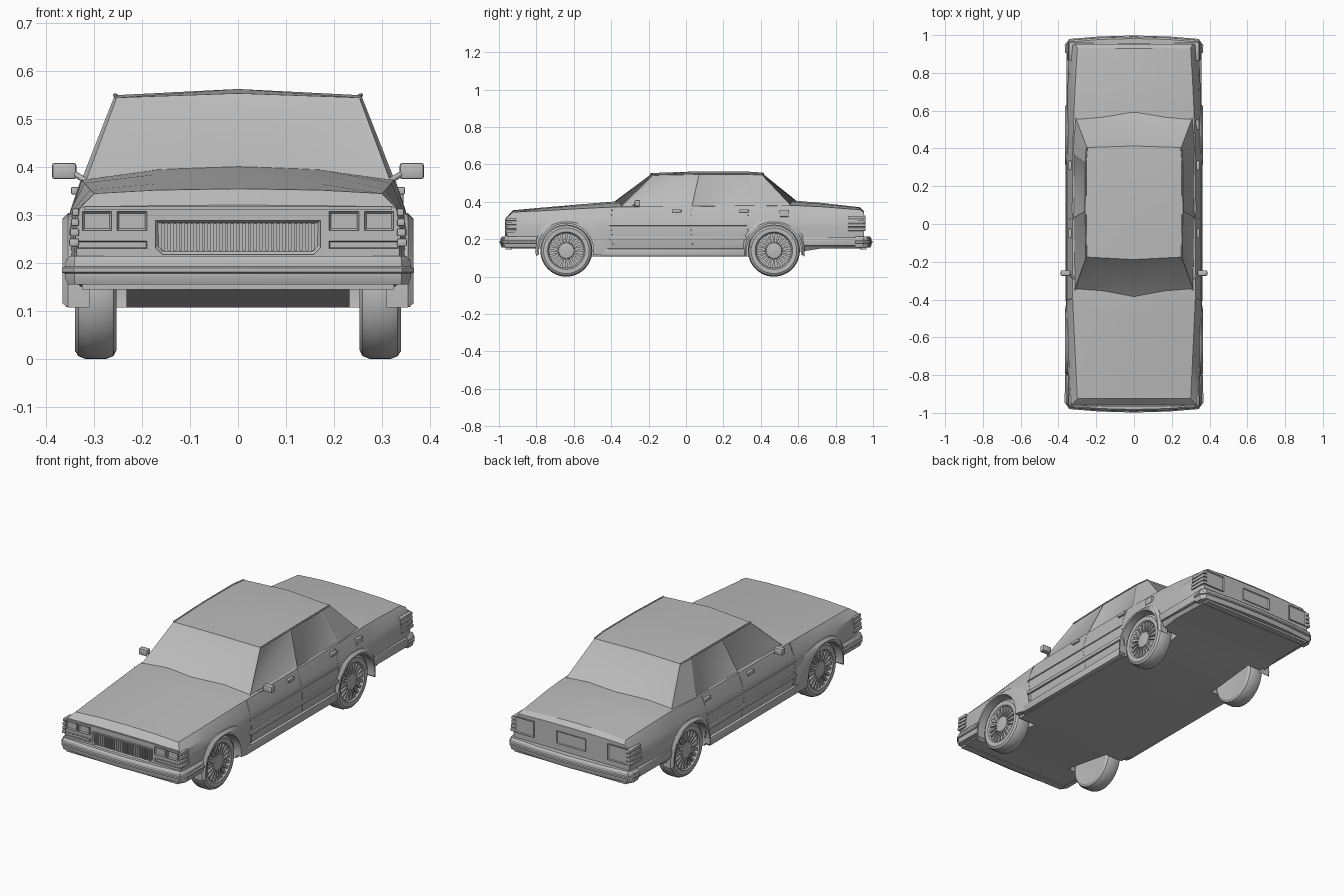
import bpy, bmesh, math
from mathutils import Vector

cube = bpy.data.objects.get("Cube")
if cube:
    bpy.data.objects.remove(cube, do_unlink=True)

paint = bpy.data.materials.new("plain_grey")
paint.use_nodes = True
GREY = (0.5, 0.5, 0.5, 1)
paint.diffuse_color = GREY
paint.node_tree.nodes["Principled BSDF"].inputs["Base Color"].default_value = GREY


def finish(name, bm, smooth=True, cutter=None):
    """Turn a bmesh into a named object, cut it if asked, shade it."""
    bmesh.ops.recalc_face_normals(bm, faces=bm.faces[:])
    mesh = bpy.data.meshes.new(name)
    bm.to_mesh(mesh)
    bm.free()
    mesh.materials.append(paint)
    ob = bpy.data.objects.new(name, mesh)
    bpy.context.collection.objects.link(ob)
    bpy.ops.object.select_all(action='DESELECT')
    ob.select_set(True)
    bpy.context.view_layer.objects.active = ob
    if cutter:
        mod = ob.modifiers.new("wells", 'BOOLEAN')
        mod.operation, mod.solver, mod.object = 'DIFFERENCE', 'EXACT', cutter
        bpy.ops.object.modifier_apply(modifier=mod.name)
    if smooth:
        bpy.ops.object.shade_smooth_by_angle(angle=math.radians(28))
    return ob


def loft(bm, rings, caps=True, closed=False):
    """Join rings of points with quads."""
    rows = [[bm.verts.new(p) for p in ring] for ring in rings]
    n = len(rows[0])
    pairs = list(zip(rows, rows[1:])) + ([(rows[-1], rows[0])] if closed else [])
    for a, b in pairs:
        for i in range(n):
            j = (i + 1) % n
            bm.faces.new((a[i], a[j], b[j], b[i]))
    if caps and not closed:
        bm.faces.new(rows[0])
        bm.faces.new(rows[-1])


def add_box(bm, lo, hi):
    loft(bm, [[(x, lo[1], lo[2]), (x, hi[1], lo[2]), (x, hi[1], hi[2]), (x, lo[1], hi[2])]
              for x in (lo[0], hi[0])])


def box(name, lo, hi, bevel=0.0, facing=None, rim=0.0, depth=0.004):
    """Box with optional bevel, or with one face recessed inside a rim."""
    bm = bmesh.new()
    add_box(bm, lo, hi)
    bmesh.ops.recalc_face_normals(bm, faces=bm.faces[:])
    if bevel:
        bmesh.ops.bevel(bm, geom=bm.edges[:], offset=bevel, segments=2, affect='EDGES', profile=0.5)
    if facing:
        bm.normal_update()
        f = max(bm.faces, key=lambda f: f.normal.dot(Vector(facing)))
        bmesh.ops.inset_region(bm, faces=[f], thickness=rim, depth=-depth)
    return finish(name, bm)


def sided(s, a, b, lo, hi):
    """Corners of a box mirrored to side s; a, b are x limits on the left."""
    xs = sorted((s * a, s * b))
    return (xs[0], *lo), (xs[1], *hi)


def tube(name, points, radius):
    cu = bpy.data.curves.new(name, 'CURVE')
    cu.dimensions = '3D'
    cu.bevel_depth, cu.bevel_resolution, cu.use_fill_caps = radius, 1, True
    sp = cu.splines.new('POLY')
    sp.points.add(len(points) - 1)
    for p, co in zip(sp.points, points):
        p.co = (*co, 1)
    cu.materials.append(paint)
    ob = bpy.data.objects.new(name, cu)
    bpy.context.collection.objects.link(ob)


AXLES = (("front", -0.64, 0.075), ("rear", 0.47, 0.0))
WHEEL_Z = 0.139
SIDES = (("left", 1), ("right", -1))

# Wheel well cutter
bm = bmesh.new()
for _, cy, _ in AXLES:
    for _, s in SIDES:
        loft(bm, [[(s * x, cy + 0.147 * math.cos(t), WHEEL_Z + 0.147 * math.sin(t))
                   for t in (math.tau * i / 40 for i in range(40))] for x in (0.233, 0.5)])
wells = finish("wheel_well_cutter", bm, smooth=False)
wells.hide_render = True
wells.hide_set(True)


# Lower body: sections along the length
def section(y, w, zb, xs, zs, zc):
    half = [(0, zb), (0.24, zb), (0.335 * w, zb), (0.35 * w, 0.165), (0.357 * w, 0.265),
            (0.348 * w, 0.312), (xs, zs), (0.17, zs + 0.72 * (zc - zs)), (0, zc)]
    ring = half + [(-x, z) for x, z in half[-2:0:-1]]
    return [(x, y, z) for x, z in ring]


STATIONS = [(-0.957, 0.95, 0.15, 0.328, 0.317, 0.321), (-0.925, 0.965, 0.15, 0.3, 0.345, 0.355),
            (-0.76, 0.985, 0.15, 0.308, 0.353, 0.37), (-0.5, 1, 0.107, 0.32, 0.367, 0.392),
            (-0.36, 1, 0.107, 0.326, 0.373, 0.403), (0.1, 1, 0.107, 0.327, 0.376, 0.4),
            (0.37, 1, 0.107, 0.325, 0.378, 0.4), (0.59, 0.99, 0.13, 0.318, 0.38, 0.405),
            (0.72, 0.985, 0.15, 0.312, 0.374, 0.395), (0.93, 0.965, 0.15, 0.3, 0.358, 0.371),
            (0.953, 0.95, 0.15, 0.31, 0.343, 0.349)]
bm = bmesh.new()
loft(bm, [section(*s) for s in STATIONS])
finish("body_shell", bm, cutter=wells)
bpy.data.objects.remove(wells, do_unlink=True)

# Cabin: pillars, windows and roof, each column is (base, roof edge)
COLUMNS = [((0.318, -0.355, 0.37), (0.253, -0.175, 0.545)), ((0.327, 0.03, 0.372), (0.257, 0.07, 0.55)),
           ((0.325, 0.375, 0.374), (0.256, 0.325, 0.55)), ((0.31, 0.565, 0.376), (0.25, 0.405, 0.546))]
ROOF_MID = [(0, -0.188, 0.554), (0, 0.07, 0.563), (0, 0.325, 0.562), (0, 0.413, 0.556)]
bm = bmesh.new()
mid = [bm.verts.new(p) for p in ROOF_MID]
ends = [bm.verts.new(p) for p in ((0, -0.393, 0.4), (0, 0.605, 0.4))]
screens, side_glass = ([], []), []
for _, s in SIDES:
    low, top = [[bm.verts.new((s * c[k][0], *c[k][1:])) for c in COLUMNS] for k in (0, 1)]
    for i in range(3):
        bm.faces.new((top[i], top[i + 1], mid[i + 1], mid[i]))
        pane = bm.faces.new((low[i], low[i + 1], top[i + 1], top[i]))
        if i < 2:
            side_glass.append(pane)
    screens[0].append(bm.faces.new((ends[0], low[0], top[0], mid[0])))
    screens[1].append(bm.faces.new((ends[1], low[3], top[3], mid[3])))
bmesh.ops.recalc_face_normals(bm, faces=bm.faces[:])
for group in screens:
    bmesh.ops.inset_region(bm, faces=group, thickness=0.014, depth=-0.005)
bmesh.ops.inset_individual(bm, faces=side_glass, thickness=0.014, depth=-0.005)
finish("cabin", bm)
for side, s in SIDES:
    tube(side + "_roof_gutter", [(s * c[1][0], *c[1][1:]) for c in COLUMNS], 0.004)


# Bumpers: a profile swept round a curved path
def bumper(name, path, profile):
    pts = [Vector(p) for p in path] + [Vector((-x, y)) for x, y in path[-2::-1]]
    rings = []
    for i, p in enumerate(pts):
        d = (pts[min(i + 1, len(pts) - 1)] - pts[max(i - 1, 0)]).normalized()
        out = Vector((d.y, -d.x))
        if out.dot(p) < 0:
            out = -out
        rings.append([(p.x + out.x * o, p.y + out.y * o, z) for o, z in profile])
    bm = bmesh.new()
    loft(bm, rings)
    finish(name, bm)


PROFILE = [(-0.035, 0.155), (0, 0.155), (0.006, 0.17), (0.006, 0.178), (0.012, 0.181), (0.012, 0.19),
           (0.006, 0.193), (0.004, 0.206), (-0.004, 0.215), (-0.035, 0.215)]
bumper("front_bumper", [(0.354, -0.8), (0.355, -0.945), (0.34, -0.968), (0.18, -0.981), (0, -0.986)], PROFILE)
bumper("rear_bumper", [(0.354, 0.905), (0.355, 0.945), (0.34, 0.968), (0.18, 0.981), (0, 0.986)], PROFILE)
box("front_valance", (-0.325, -0.965, 0.145), (0.325, -0.93, 0.16))
box("rear_valance", (-0.325, 0.93, 0.145), (0.325, 0.965, 0.16))

# Grille with upright slats
bm = bmesh.new()
outline = [(-0.172, 0.289), (-0.172, 0.232), (-0.158, 0.218), (0.158, 0.218), (0.172, 0.232), (0.172, 0.289)]
loft(bm, [[(x, y, z) for x, z in outline] for y in (-0.95, -0.968)])
bmesh.ops.recalc_face_normals(bm, faces=bm.faces[:])
front = min(bm.faces, key=lambda f: f.calc_center_median().y)
bmesh.ops.inset_region(bm, faces=[front], thickness=0.007, depth=-0.007)
for i in range(27):
    x = -0.156 + 0.012 * i
    add_box(bm, (x - 0.0035, -0.967, 0.226), (x + 0.0035, -0.955, 0.283))
finish("grille", bm, smooth=False)
box("nose_trim", (-0.32, -0.962, 0.311), (0.32, -0.95, 0.318))

for side, s in SIDES:
    # Lamps
    for part, a, b in (("inner", 0.19, 0.252), ("outer", 0.264, 0.324)):
        box(f"{side}_{part}_headlamp", *sided(s, a, b, (-0.968, 0.268), (-0.95, 0.308)),
            facing=(0, -1, 0), rim=0.006, depth=0.006)
    box(side + "_front_indicator", *sided(s, 0.19, 0.335, (-0.963, 0.23), (-0.95, 0.246)),
        facing=(0, -1, 0), rim=0.003, depth=0.003)
    for i in range(4):
        z = 0.235 + 0.021 * i
        box(f"{side}_corner_lamp_rib_{i}", *sided(s, 0.332, 0.352 - 0.002 * i, (-0.964, z), (-0.905, z + 0.016)),
            bevel=0.003)
        box(f"{side}_tail_lamp_rib_{i}", *sided(s, 0.325, 0.351 - 0.002 * i, (0.865, z + 0.01), (0.961, z + 0.027)),
            bevel=0.003)
    box(side + "_tail_lamp", *sided(s, 0.215, 0.326, (0.945, 0.245), (0.96, 0.328)),
        facing=(0, 1, 0), rim=0.006, depth=0.004)

    # Side mouldings and sills
    box(side + "_sill", *sided(s, 0.325, 0.361, (-0.455, 0.108), (0.315, 0.15)), bevel=0.005)
    box(side + "_door_moulding", *sided(s, 0.34, 0.362, (-0.41, 0.196), (0.325, 0.216)), bevel=0.004)
    box(side + "_waist_moulding", *sided(s, 0.345, 0.359, (-0.41, 0.272), (0.325, 0.279)), bevel=0.002)
    box(side + "_rear_moulding", *sided(s, 0.33, 0.357, (0.62, 0.165), (0.92, 0.21)), bevel=0.005)

    # Door seams and handles
    for i, y in enumerate((-0.4, 0.025, 0.33)):
        tube(f"{side}_door_seam_{i}", [(s * 0.349, y + 0.012, 0.155), (s * 0.3565, y, 0.265),
                                       (s * 0.3475, y, 0.312), (s * 0.327, y + 0.006, 0.372)], 0.0018)
    for i, y in enumerate((-0.05, 0.31)):
        box(f"{side}_door_handle_{i}", *sided(s, 0.33, 0.348, (y - 0.025, 0.343), (y + 0.025, 0.359)), bevel=0.003)

    # Mirror on a short arm
    box(side + "_mirror", *sided(s, 0.337, 0.388, (-0.275, 0.375), (-0.245, 0.409)), bevel=0.006)
    tube(side + "_mirror_arm", [(s * 0.315, -0.29, 0.37), (s * 0.35, -0.26, 0.392)], 0.006)

    for end, cy, stretch in AXLES:
        # Wheel arch flare
        rings = []
        for i in range(25):
            t = math.pi * (i / 24 * 1.08 - 0.04)
            c, sn = math.cos(t), math.sin(t)
            ry = 0.164 + (stretch if c > 0 else 0)
            inner = (cy + 0.146 * c, WHEEL_Z + 0.146 * sn)
            outer = (cy + ry * math.copysign(abs(c) ** 0.8, c), WHEEL_Z + 0.165 * math.copysign(abs(sn) ** 0.8, sn))
            rings.append([(s * 0.31, *inner), (s * 0.366, *inner),
                          (s * 0.366, *[a * 0.6 + b * 0.4 for a, b in zip(inner, outer)]),
                          (s * 0.354, *outer), (s * 0.31, *outer)])
        bm = bmesh.new()
        loft(bm, rings)
        finish(f"{end}_{side}_arch", bm)

        # Tyre and rim turned round the axle
        turned = [(0.02, 0.256), (0.085, 0.256), (0.12, 0.253), (0.133, 0.26), (0.139, 0.275), (0.139, 0.318),
                  (0.133, 0.333), (0.122, 0.34), (0.1, 0.339), (0.096, 0.335), (0.092, 0.322), (0.045, 0.322),
                  (0.041, 0.334), (0.02, 0.337)]
        bm = bmesh.new()
        loft(bm, [[(s * x, cy + r * math.cos(t), WHEEL_Z + r * math.sin(t))
                   for t in (math.tau * i / 48 for i in range(48))] for r, x in turned])
        finish(f"{end}_{side}_wheel", bm)
        bm = bmesh.new()
        for i in range(20):
            t = math.tau * i / 20
            u, v = Vector((math.cos(t), math.sin(t))), Vector((-math.sin(t), math.cos(t)))
            quad = [u * r + v * h for r, h in ((0.042, -0.003), (0.094, -0.008), (0.094, 0.008), (0.042, 0.003))]
            loft(bm, [[(s * x, cy + p.x, WHEEL_Z + p.y) for p in quad] for x in (0.318, 0.334)])
        finish(f"{end}_{side}_wheel_spokes", bm, smooth=False)

# Number plate recess and fuel flap
box("rear_plate_recess", (-0.085, 0.945, 0.25), (0.085, 0.958, 0.315), facing=(0, 1, 0), rim=0.005, depth=0.004)
box("fuel_flap", (0.325, 0.5, 0.32), (0.345, 0.55, 0.353), bevel=0.002)
